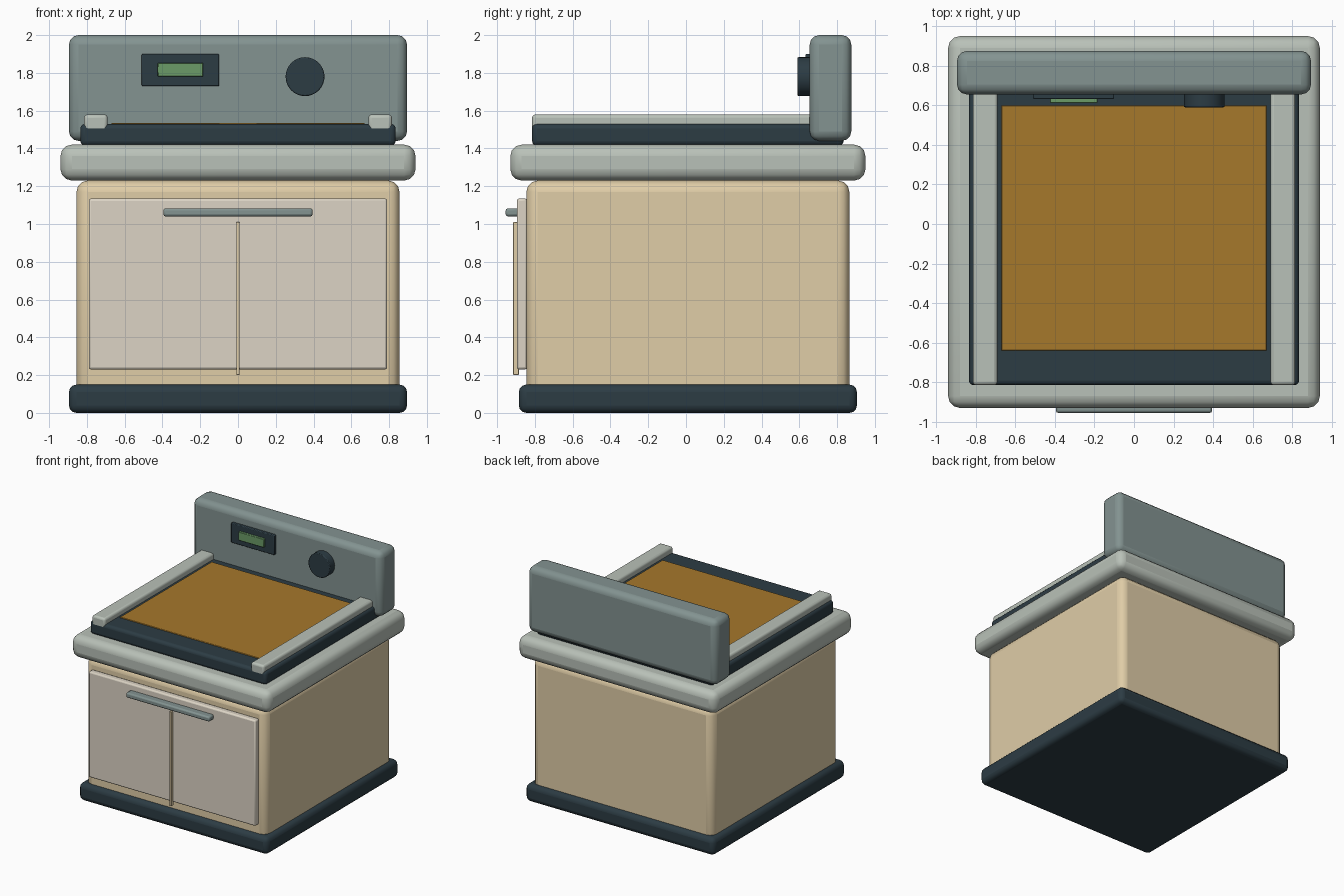
import bpy
import math

if "Cube" in bpy.data.objects:
    bpy.data.objects.remove(bpy.data.objects["Cube"])


def material(name, hex_code):
    def linear(c):
        return c / 12.92 if c <= 0.04045 else ((c + 0.055) / 1.055) ** 2.4
    m = bpy.data.materials.new(name)
    rgb = [linear(int(hex_code[i:i + 2], 16) / 255) for i in (0, 2, 4)]
    m.diffuse_color = (*rgb, 1)
    m.use_nodes = True
    m.node_tree.nodes["Principled BSDF"].inputs["Base Color"].default_value = m.diffuse_color
    return m


DARK = material("dark_slate", "2C3C44")
CREAM = material("cream", "E0CDA7")
DOOR = material("pale_door", "DCD4C5")
STONE = material("stone", "B9C1B8")
STEEL = material("steel", "839391")
AMBER = material("amber", "A6782B")
GREEN = material("display_green", "6B9B67")


def finish(ob, name, mat, bevel, segments):
    ob.name = name
    ob.data.materials.append(mat)
    if bevel:
        b = ob.modifiers.new("Bevel", 'BEVEL')
        b.width = bevel
        b.segments = segments
        b.limit_method = 'ANGLE'
    bpy.ops.object.shade_smooth_by_angle(angle=math.radians(35))
    return ob


def box(name, xs, ys, zs, mat, bevel=0.0, segments=3):
    spans = (xs, ys, zs)
    bpy.ops.mesh.primitive_cube_add(size=1, location=[sum(s) / 2 for s in spans])
    ob = bpy.context.object
    ob.scale = [s[1] - s[0] for s in spans]
    bpy.ops.object.transform_apply(location=False, rotation=False, scale=True)
    return finish(ob, name, mat, bevel, segments)


# Cabinet: plinth, body and countertop
box("plinth", (-0.895, 0.895), (-0.885, 0.905), (0, 0.15), DARK, 0.04)
box("cabinet_body", (-0.855, 0.855), (-0.845, 0.865), (0.01, 1.23), CREAM, 0.06)
box("countertop", (-0.94, 0.94), (-0.93, 0.95), (1.23, 1.42), STONE, 0.06)

# Doors, centre seam and handle
box("door_panel", (-0.79, 0.79), (-0.895, -0.84), (0.23, 1.135), DOOR, 0.012, 2)
box("door_seam", (-0.009, 0.009), (-0.915, -0.885), (0.20, 1.01), CREAM, 0.004, 2)
box("door_handle", (-0.395, 0.395), (-0.955, -0.885), (1.04, 1.083), STEEL, 0.012, 2)

# Hob tray, cooking surface and side rails
box("tray", (-0.835, 0.835), (-0.815, 0.835), (1.415, 1.53), DARK, 0.025)
box("cooking_surface", (-0.67, 0.67), (-0.64, 0.60), (1.50, 1.536), AMBER, 0.003, 1)
for side, label in ((-1, "left"), (1, "right")):
    xs = sorted((side * 0.69, side * 0.815))
    box(label + "_rail", xs, (-0.815, 0.76), (1.49, 1.58), STONE, 0.018)

# Control panel with display and knob
box("back_panel", (-0.895, 0.895), (0.655, 0.875), (1.44, 2.0), STEEL, 0.05)
box("display_frame", (-0.51, -0.10), (0.632, 0.67), (1.73, 1.90), DARK, 0.006, 2)
box("display_screen", (-0.425, -0.185), (0.612, 0.64), (1.78, 1.853), GREEN, 0.003, 1)
bpy.ops.mesh.primitive_cylinder_add(vertices=32, radius=0.103, depth=0.08,
                                    location=(0.355, 0.63, 1.78),
                                    rotation=(math.pi / 2, 0, 0))
finish(bpy.context.object, "knob", DARK, 0.006, 2)
